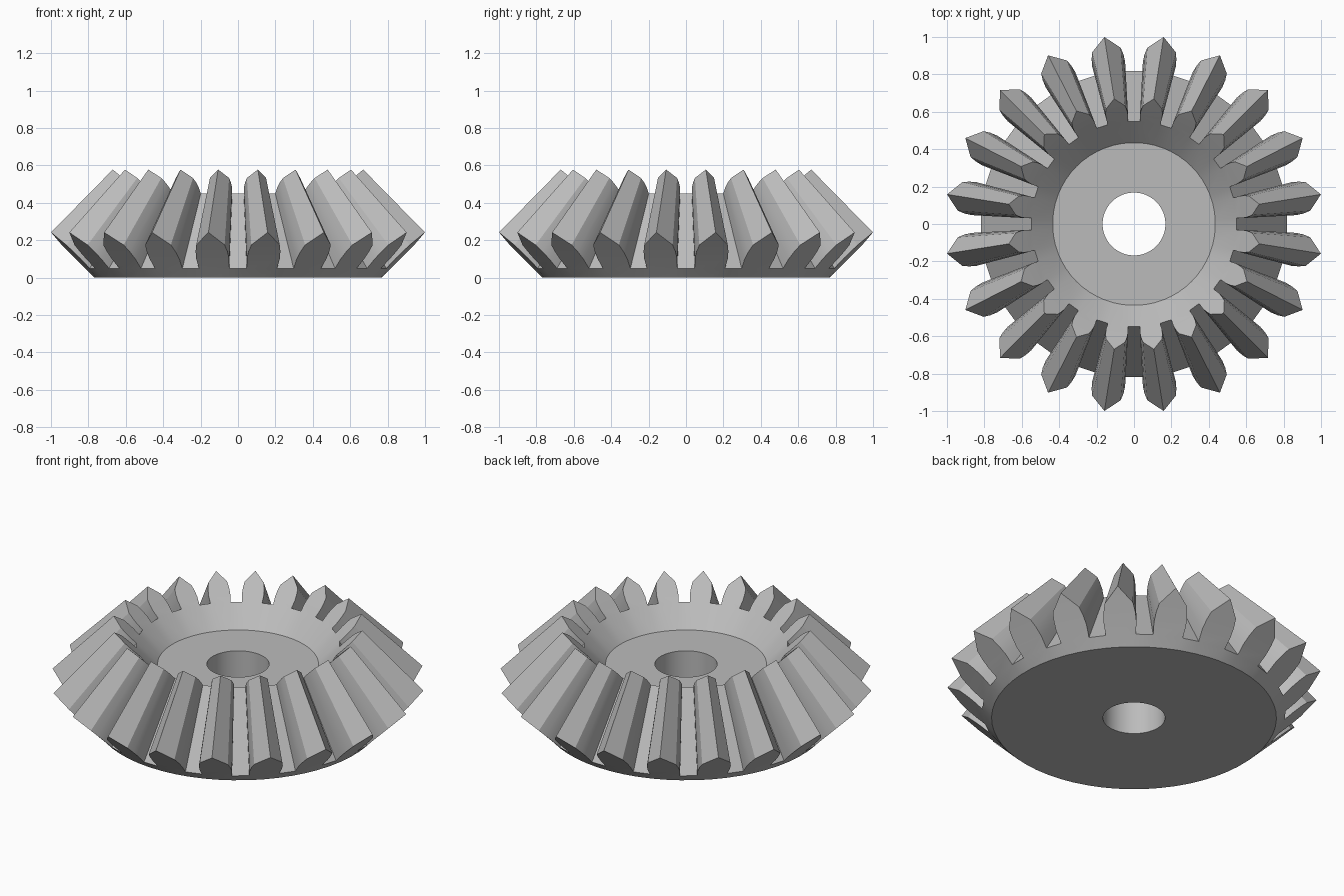
import bpy, bmesh, math
from mathutils import Vector

if "Cube" in bpy.data.objects:
    bpy.data.objects.remove(bpy.data.objects["Cube"], do_unlink=True)

TEETH = 20
PITCH = math.tau / TEETH
BASE_R, HUB_R, BORE_R = 0.77, 0.435, 0.168
HUB_Z = 0.335
APEX = Vector((0, 0, 1.26))      # all tooth edges converge here
INNER_SCALE = 0.67
# half tooth section on the back cone: (radius, half width), root to shoulder
FLANK = [(0.82, 0.082), (0.87, 0.089), (0.91, 0.086), (0.945, 0.077)]
TIP_R = 1.012

bm = bmesh.new()


def polar(r, angle, z):
    return bm.verts.new((r * math.cos(angle), r * math.sin(angle), z))


def ring(r, z, angles):
    return [polar(r, a, z) for a in angles]


def bridge(a, b):
    n = len(a)
    for i in range(n):
        bm.faces.new((a[i], a[(i + 1) % n], b[(i + 1) % n], b[i]))


# tooth section as (radius, angle offset), from one root to the other
side = [(r, math.asin(w / r)) for r, w in FLANK]
section = [(r, -a) for r, a in side] + [(TIP_R, 0)] + side[::-1]
root = side[0][1]
centres = [(k + 0.5) * PITCH for k in range(TEETH)]

# toothed outer loop and its copy scaled towards the apex
outer = [polar(r, c + a, r - BASE_R) for c in centres for r, a in section]
inner = [bm.verts.new(APEX + (v.co - APEX) * INNER_SCALE) for v in outer]
bridge(outer, inner)

# round rings: three points per tooth
angles = [c + a for c in centres for a in (-root, 0, root)]
base = ring(BASE_R, 0, angles)
hub = ring(HUB_R, HUB_Z, angles)
bore_low = ring(BORE_R, 0, angles)
bore_high = ring(BORE_R, HUB_Z, angles)
bridge(bore_low, base)
bridge(hub, bore_high)
bridge(bore_high, bore_low)

# tooth ends and gap floors on the back cone and the inner dish
n = len(section)
for loop, circle in ((outer, base), (inner, hub)):
    for k in range(TEETH):
        tooth = loop[k * n:(k + 1) * n]
        foot = circle[k * 3:k * 3 + 3]
        bm.faces.new([tooth[0], foot[0], foot[1], foot[2], tooth[-1]])
        for i in range(n // 2):
            quad = [tooth[i], tooth[i + 1], tooth[-2 - i], tooth[-1 - i]]
            bm.faces.new(list(dict.fromkeys(quad)))
        nxt = (k + 1) % TEETH
        bm.faces.new((foot[2], circle[nxt * 3], loop[nxt * n], tooth[-1]))

bmesh.ops.recalc_face_normals(bm, faces=bm.faces)
mesh = bpy.data.meshes.new("bevel_gear")
bm.to_mesh(mesh)
bm.free()
gear = bpy.data.objects.new("bevel_gear", mesh)
bpy.context.collection.objects.link(gear)

# plain grey metal
grey = bpy.data.materials.new("grey")
grey.use_nodes = True
colour = (0.5, 0.5, 0.5, 1)
grey.diffuse_color = colour
grey.node_tree.nodes["Principled BSDF"].inputs["Base Color"].default_value = colour
mesh.materials.append(grey)

bpy.ops.object.select_all(action="DESELECT")
gear.select_set(True)
bpy.context.view_layer.objects.active = gear
bpy.ops.object.shade_smooth_by_angle(angle=math.radians(22))
